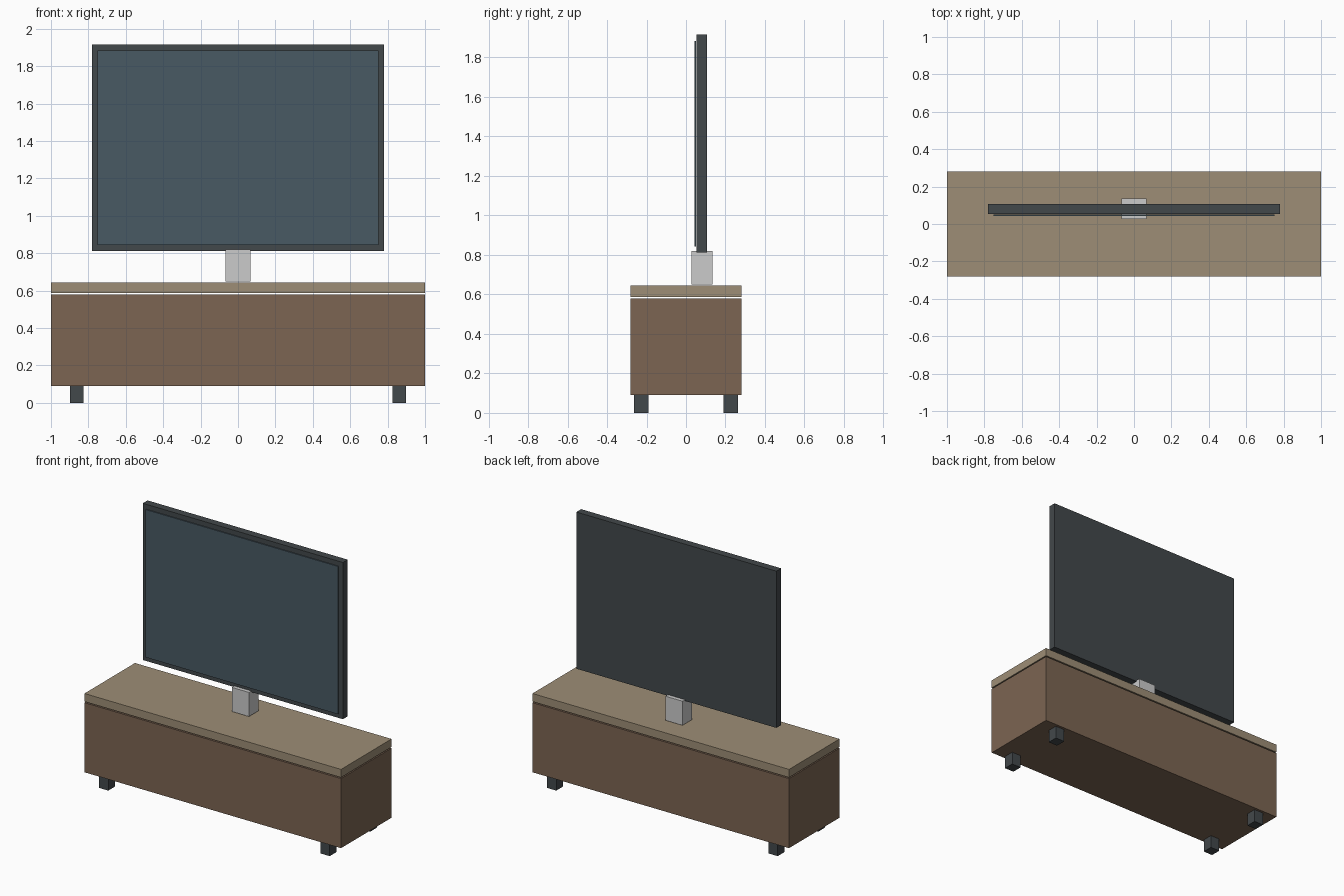
import bpy

if "Cube" in bpy.data.objects:
    bpy.data.objects.remove(bpy.data.objects["Cube"])


def material(name, rgb):
    m = bpy.data.materials.new(name)
    m.diffuse_color = (*rgb, 1)
    m.use_nodes = True
    m.node_tree.nodes["Principled BSDF"].inputs["Base Color"].default_value = m.diffuse_color
    return m


def box(name, lo, hi, mat=None):
    """Axis-aligned box between two corners."""
    centre = [(a + b) / 2 for a, b in zip(lo, hi)]
    bpy.ops.mesh.primitive_cube_add(size=1, location=centre)
    ob = bpy.context.object
    ob.name = name
    ob.scale = [b - a for a, b in zip(lo, hi)]
    bpy.ops.object.transform_apply(location=False, rotation=False, scale=True)
    if mat:
        ob.data.materials.append(mat)
    return ob


body_wood = material("body_wood", (0.20, 0.13, 0.085))
top_wood = material("top_wood", (0.34, 0.27, 0.18))
dark = material("dark_plastic", (0.055, 0.065, 0.07))
glass = material("screen_glass", (0.065, 0.10, 0.125))

# Cabinet: body with a top board floating just above it
box("cabinet_body", (-1, -0.281, 0.09), (1, 0.281, 0.58), body_wood)
box("cabinet_top", (-1, -0.281, 0.588), (1, 0.281, 0.645), top_wood)

# Four feet
for x, side in ((-0.863, "left"), (0.863, "right")):
    for y, end in ((-0.226, "front"), (0.226, "back")):
        box(f"{end}_{side}_foot", (x - 0.036, y - 0.037, 0),
            (x + 0.036, y + 0.037, 0.09), dark)

# Television: neck, housing and a thin screen panel in front
box("stand_neck", (-0.067, 0.027, 0.65), (0.067, 0.135, 0.82))
box("television_housing", (-0.78, 0.054, 0.812), (0.78, 0.107, 1.916), dark)
box("television_screen", (-0.75, 0.043, 0.843), (0.75, 0.05, 1.884), glass)
